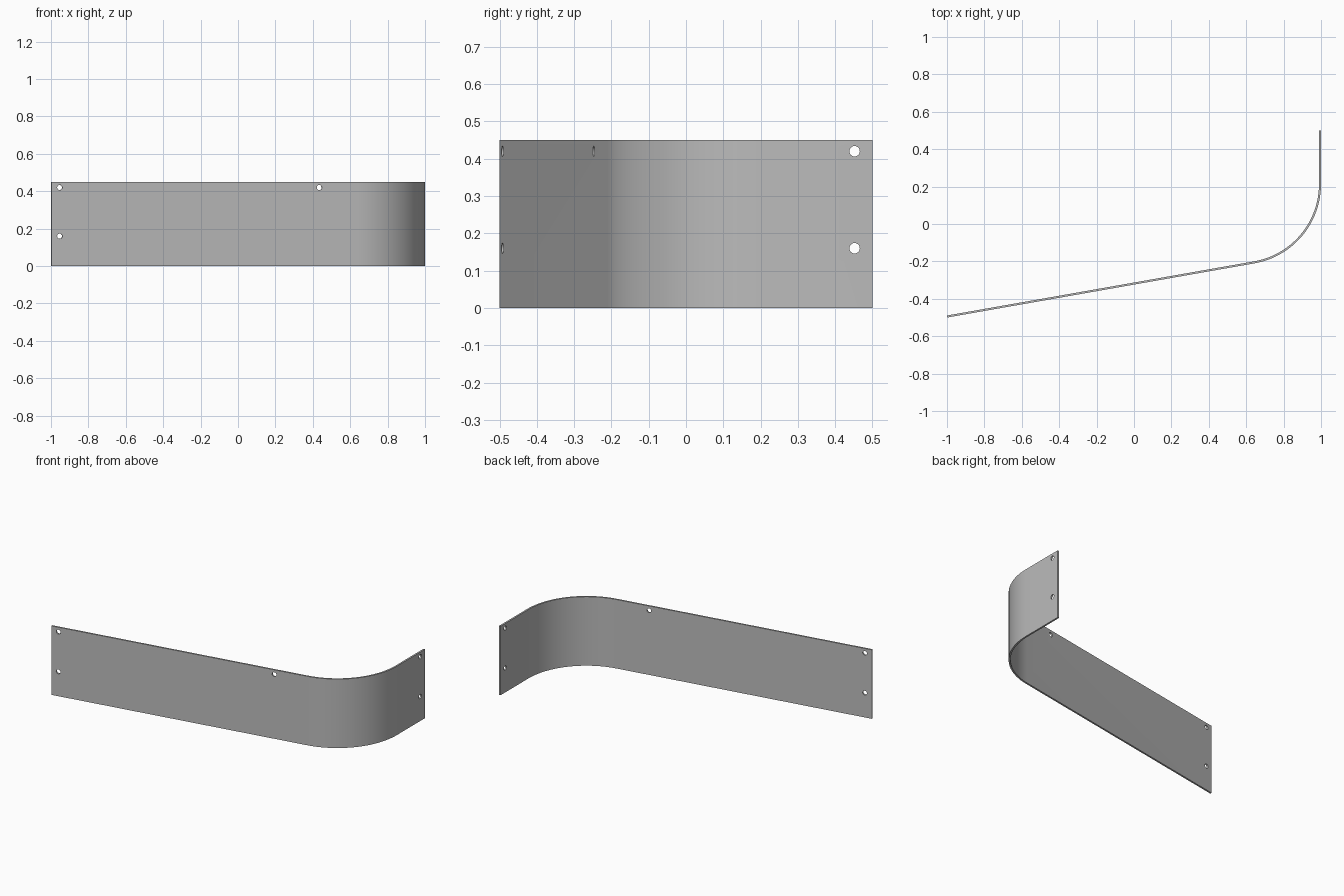
import bpy, bmesh, math
from mathutils import Vector

if "Cube" in bpy.data.objects:
    bpy.data.objects.remove(bpy.data.objects["Cube"], do_unlink=True)

HEIGHT, THICK, RADIUS = 0.45, 0.011, 0.43
TILT = math.radians(10)
STEPS = 24
HOLE_RADIUS = 0.014

metal = bpy.data.materials.new("grey_metal")
metal.use_nodes = True
grey = (0.5, 0.5, 0.5, 1)
metal.diffuse_color = grey
metal.node_tree.nodes["Principled BSDF"].inputs["Base Color"].default_value = grey

# Outer path: long slanted run, rounded bend, short straight return
along = Vector((math.cos(TILT), math.sin(TILT), 0))
outward = Vector((math.sin(TILT), -math.cos(TILT), 0))
start = Vector((-0.998, -0.5, 0))
bend_x = 1 - RADIUS + RADIUS * outward.x
bend_start = start + along * ((bend_x - start.x) / along.x)
centre = bend_start - outward * RADIUS
path = [(start, outward)]
for i in range(STEPS + 1):
    a = (TILT - math.pi / 2) * (1 - i / STEPS)
    n = Vector((math.cos(a), math.sin(a), 0))
    path.append((centre + n * RADIUS, n))
path.append((Vector((1, 0.5, 0)), Vector((1, 0, 0))))

# Panel: sweep a thin rectangle along the path
bm = bmesh.new()
up = Vector((0, 0, HEIGHT))
rings = []
for p, n in path:
    inner = p - n * THICK
    rings.append([bm.verts.new(v) for v in (p, p + up, inner + up, inner)])
for a, b in zip(rings, rings[1:]):
    for k in range(4):
        j = (k + 1) % 4
        bm.faces.new((a[k], b[k], b[j], a[j]))
bm.faces.new(rings[0])
bm.faces.new(rings[-1][::-1])
bmesh.ops.recalc_face_normals(bm, faces=bm.faces)
mesh = bpy.data.meshes.new("bent_panel")
bm.to_mesh(mesh)
bm.free()
mesh.materials.append(metal)
panel = bpy.data.objects.new("bent_panel", mesh)
bpy.context.collection.objects.link(panel)


# Screw holes, drilled square to the sheet
def drill(point, normal, z):
    bpy.ops.mesh.primitive_cylinder_add(
        vertices=24, radius=HOLE_RADIUS, depth=0.1,
        location=(point.x, point.y, z),
        rotation=normal.to_track_quat("Z", "Y").to_euler())
    cutter = bpy.context.object
    cutter.name = "hole_cutter"
    cutter.hide_render = True
    cutter.data.materials.append(metal)
    bpy.ops.object.select_all(action="DESELECT")
    bpy.context.view_layer.objects.active = panel
    panel.select_set(True)
    mod = panel.modifiers.new("hole", "BOOLEAN")
    mod.operation = "DIFFERENCE"
    mod.solver = "EXACT"
    mod.object = cutter
    bpy.ops.object.modifier_apply(modifier=mod.name)
    bpy.data.objects.remove(cutter, do_unlink=True)


def on_run(x):
    return start + along * ((x - start.x) / along.x)


LOW, HIGH = 0.16, 0.42
end = Vector((1, 0.452, 0))
for z in (LOW, HIGH):
    drill(on_run(-0.953), outward, z)
    drill(end, Vector((1, 0, 0)), z)
drill(on_run(0.435), outward, HIGH)

bpy.ops.object.shade_smooth_by_angle(angle=math.radians(30))
